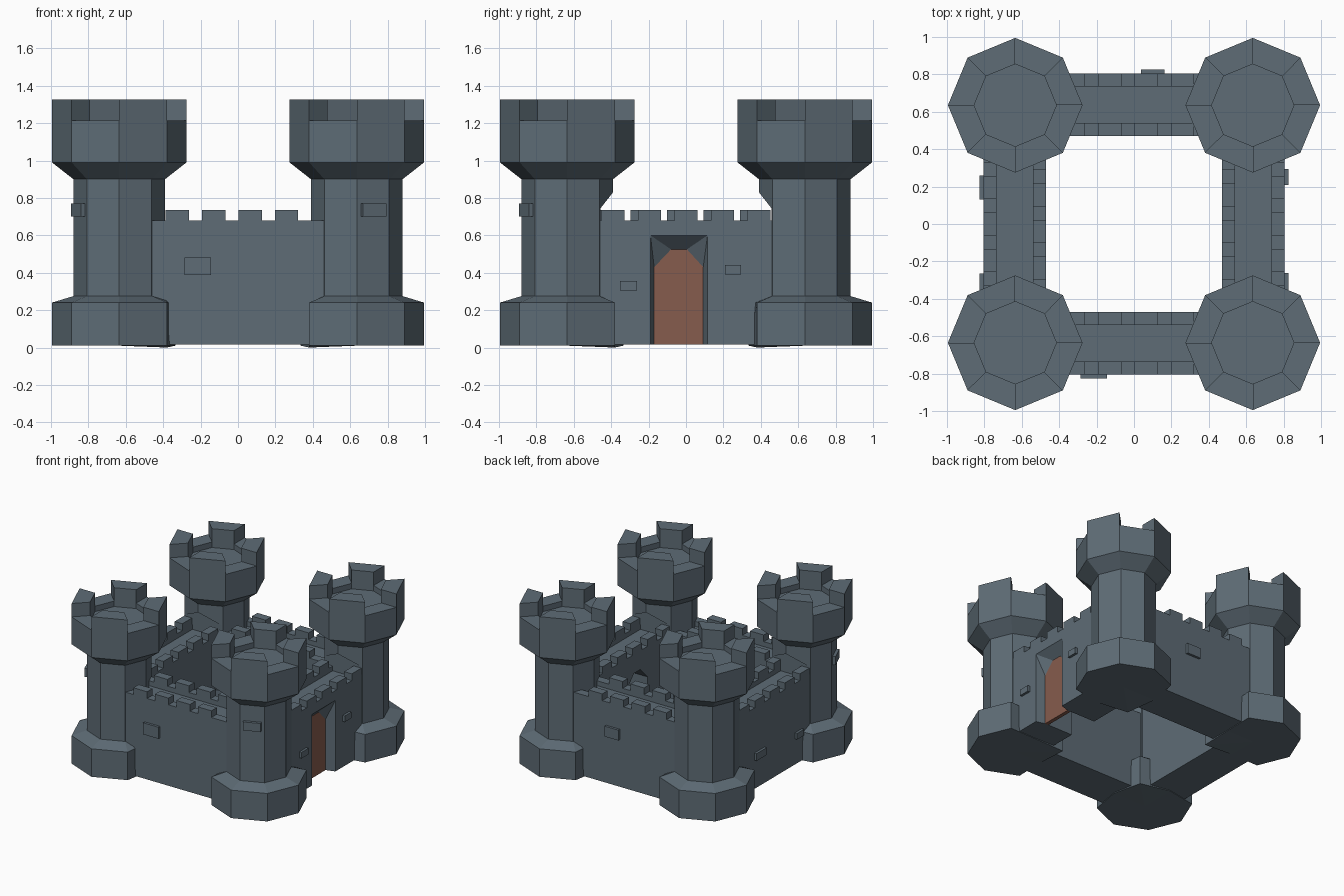
import bpy, bmesh
from math import radians, cos, sin
from mathutils import Matrix, Vector

if "Cube" in bpy.data.objects:
    bpy.data.objects.remove(bpy.data.objects["Cube"])


def material(name, rgb):
    m = bpy.data.materials.new(name)
    m.use_nodes = True
    color = (*rgb, 1)
    m.diffuse_color = color
    bsdf = next(n for n in m.node_tree.nodes if n.type == "BSDF_PRINCIPLED")
    bsdf.inputs["Base Color"].default_value = color
    bsdf.inputs["Roughness"].default_value = 0.9
    return m


STONE = material("slate_stone", (0.112, 0.150, 0.181))
WOOD = material("brown_wood", (0.24, 0.107, 0.074))


def finish(name, bm, mat, matrix):
    bmesh.ops.recalc_face_normals(bm, faces=bm.faces)
    bm.transform(matrix)
    mesh = bpy.data.meshes.new(name)
    bm.to_mesh(mesh)
    bm.free()
    mesh.materials.append(mat)
    ob = bpy.data.objects.new(name, mesh)
    bpy.context.collection.objects.link(ob)
    return ob


def hull(name, points, mat=STONE, matrix=Matrix()):
    """Convex solid around the points."""
    bm = bmesh.new()
    for p in points:
        bm.verts.new(p)
    bmesh.ops.convex_hull(bm, input=bm.verts)
    bmesh.ops.dissolve_limit(bm, angle_limit=radians(1), verts=bm.verts, edges=bm.edges)
    return finish(name, bm, mat, matrix)


def box(name, x, y, z, mat=STONE, matrix=Matrix()):
    return hull(name, [(a, b, c) for a in x for b in y for c in z], mat, matrix)


def cut(ob, cutter):
    mod = ob.modifiers.new("cut", "BOOLEAN")
    mod.operation = "DIFFERENCE"
    mod.solver = "EXACT"
    mod.object = cutter
    cutter.hide_render = True
    bpy.context.view_layer.objects.active = ob
    bpy.ops.object.modifier_apply(modifier=mod.name)
    bpy.data.objects.remove(cutter)


def turn(degrees):
    return Matrix.Rotation(radians(degrees), 4, "Z")


def polar(r, step, z):
    a = radians(45 * step)
    return Vector((r * cos(a), r * sin(a), z))


# Towers: octagonal bodies with a plinth, flared head and sunken roof
T = 0.635
PROFILE = [(0.36, 0.01), (0.36, 0.24), (0.245, 0.275), (0.245, 0.9),
           (0.36, 0.99), (0.36, 1.215), (0.22, 1.215), (0.22, 1.17)]


def tower(name, sx, sy):
    place = Matrix.Translation((sx * T, sy * T, 0))
    inner_r = 0.30 if sx == sy else 0.25
    bm = bmesh.new()
    rings = []
    for level, (r, z) in enumerate(PROFILE):
        ring = []
        for k in range(8):
            p = polar(r, k, z)
            inward = -(p.x * sx + p.y * sy)
            # plinth corners next to the walls are pulled in
            if level < 2 and k % 2 == 0 and inward > 0:
                p = polar(inner_r - 0.02 * level, k, z)
            if level == 0 and k % 2 and inward > 0.4:
                p.z = 0
            ring.append(bm.verts.new(p))
        rings.append(ring)
    for a, b in zip(rings, rings[1:]):
        for k in range(8):
            j = (k + 1) % 8
            bm.faces.new((a[k], a[j], b[j], b[k]))
    bm.faces.new(rings[-1])
    center = bm.verts.new((0, 0, 0.01))
    for k in range(8):
        bm.faces.new((rings[0][k], center, rings[0][(k + 1) % 8]))
    body = finish(name, bm, STONE, place)

    # Gabled doorway cut where the tower meets the side wall walk
    gable = [(-0.18, 0.6), (0.18, 0.6), (0.18, 0.735), (0, 0.83), (-0.18, 0.735)]
    cut(body, hull("doorway_cutter",
                   [(x, -sy * d, z) for x, z in gable for d in (0.177, 0.3)],
                   STONE, place))

    # Four merlons on alternate sides of the head
    for k in range(0, 8, 2):
        hull(name + "_merlon",
             [polar(r, k + s, z) for r in (0.22, 0.36) for s in (0, 1) for z in (1.21, 1.325)],
             STONE, place)
    return place


for side, sx in (("left", 1), ("right", -1)):
    for end, sy in (("front", -1), ("back", 1)):
        place = tower(f"{end}_{side}_tower", sx, sy)
        if sy < 0:
            # Shutter block on one shaft face
            box(f"{side}_tower_block", (0.21, 0.25), (-0.068, 0.068), (0.70, 0.77),
                STONE, place @ turn(-67.5 if sx > 0 else -157.5))

# Walls: built along the front, then turned into place
INNER, OUTER, THICK, END = -0.47, -0.805, 0.07, 0.5
STRIPS = ((OUTER, OUTER + THICK), (INNER - THICK, INNER))


def wall(name, angle, rows, blocks):
    m = turn(angle)
    body = box(name, (-END, END), (OUTER, INNER), (0.015, 0.64), STONE, m)
    for strip, centers in zip(STRIPS, rows):
        box(name + "_parapet", (-END, END), strip, (0.63, 0.68), STONE, m)
        for c in centers:
            box(name + "_merlon", (max(c - 0.062, -0.46), min(c + 0.062, 0.46)),
                strip, (0.67, 0.735), STONE, m)
    for x, z, w, h in blocks:
        box(name + "_block", (x - w / 2, x + w / 2), (OUTER - 0.02, OUTER + 0.02),
            (z - h / 2, z + h / 2), STONE, m)
    return body


front_row = [-0.325 + 0.195 * i for i in range(4)]
back_row = [-c for c in front_row]
side_row = [-0.41 + 0.195 * i for i in range(5)]
side_rows = ([c + 0.02 for c in side_row], [c - 0.02 for c in side_row])
left_rows = [[-c for c in row] for row in side_rows]

wall("front_wall", 0, (front_row, front_row), [(-0.215, 0.435, 0.14, 0.095)])
wall("back_wall", 180, (back_row, back_row), [(-0.10, 0.445, 0.125, 0.085)])
wall("right_wall", -90, left_rows, [(-0.195, 0.28, 0.13, 0.06), (0.31, 0.25, 0.09, 0.05)])
gate_wall = wall("gate_wall", 90, side_rows,
                 [(0.252, 0.415, 0.085, 0.05), (-0.307, 0.33, 0.09, 0.05)])

# Gate: splayed recess, arched passage and wooden door
ARCH = [(-0.17, 0.015), (-0.17, 0.43), (-0.08, 0.525),
        (0.005, 0.525), (0.092, 0.43), (0.092, 0.015)]
LOW = [(y, z if z > 0.1 else -0.05) for y, z in ARCH]
MOUTH = [(-0.19, -0.05), (-0.19, 0.6), (0.115, 0.6), (0.115, -0.05)]
cut(gate_wall, hull("recess_cutter",
                    [(0.806, y, z) for y, z in MOUTH] + [(0.73, y, z) for y, z in LOW]))
cut(gate_wall, hull("passage_cutter", [(x, y, z) for y, z in LOW for x in (0.4, 0.74)]))
hull("gate_door", [(x, y, z) for y, z in ARCH for x in (0.70, 0.731)], WOOD)
